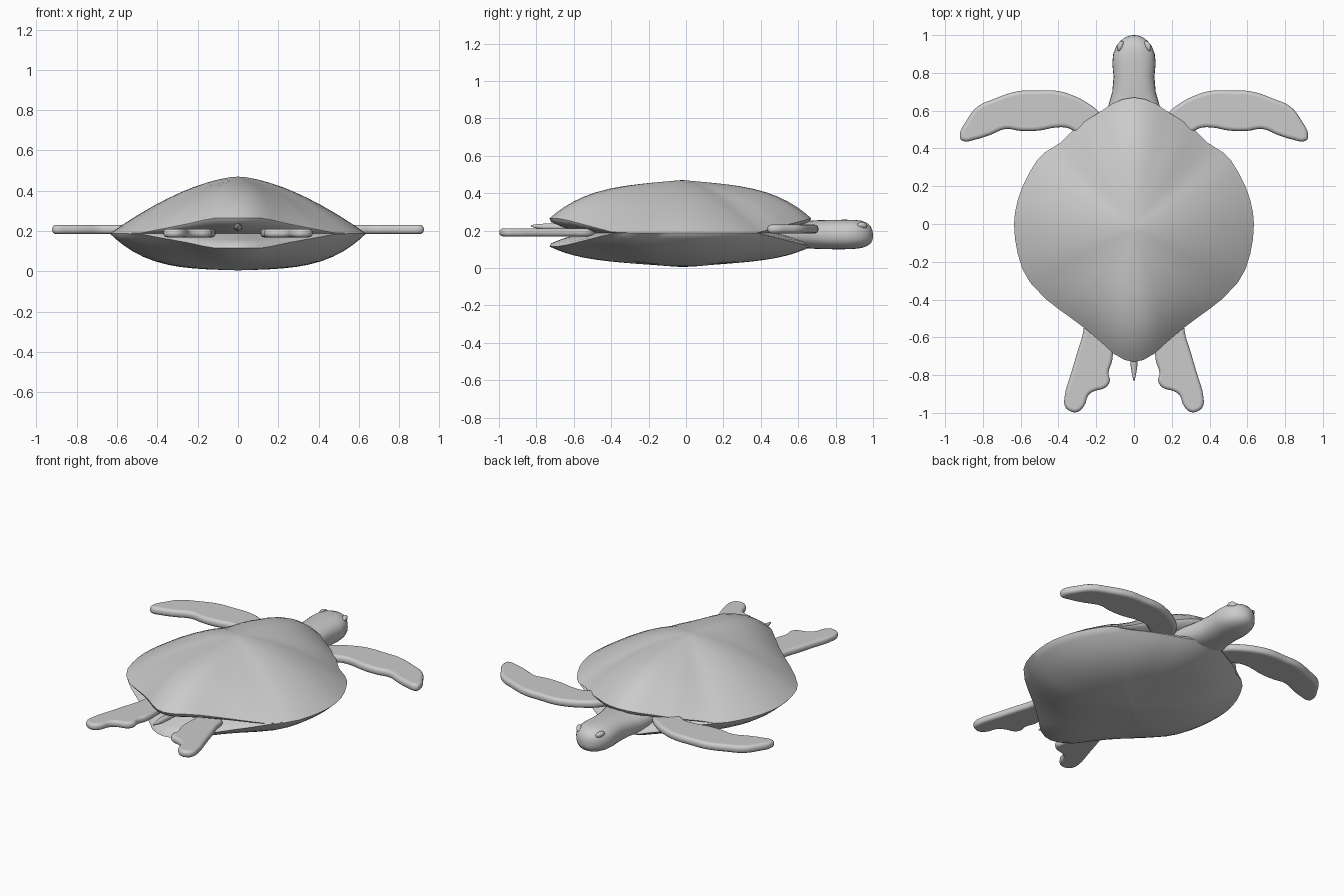
import bpy, bmesh, math
from mathutils import Vector

if "Cube" in bpy.data.objects:
    bpy.data.objects.remove(bpy.data.objects["Cube"])


def finish(obj, angle=40):
    bpy.ops.object.select_all(action='DESELECT')
    obj.select_set(True)
    bpy.context.view_layer.objects.active = obj
    bpy.ops.object.shade_smooth_by_angle(angle=math.radians(angle))


def grid_mesh(name, rows, angle=40, caps=False):
    """Skin a list of closed rings."""
    bm = bmesh.new()
    vs = [[bm.verts.new(p) for p in r] for r in rows]
    n = len(rows[0])
    for a, b in zip(vs, vs[1:]):
        for i in range(n):
            j = (i + 1) % n
            bm.faces.new((a[i], a[j], b[j], b[i]))
    if caps:
        bm.faces.new(vs[0])
        bm.faces.new(vs[-1])
    bmesh.ops.remove_doubles(bm, verts=bm.verts, dist=0.0008)
    bmesh.ops.recalc_face_normals(bm, faces=bm.faces)
    me = bpy.data.meshes.new(name)
    bm.to_mesh(me)
    bm.free()
    obj = bpy.data.objects.new(name, me)
    bpy.context.collection.objects.link(obj)
    finish(obj, angle)
    return obj


# Shell: pointed-oval plan, top and belly meet at the sides and gape at both ends
half = [(0, .67), (.06, .66), (.12, .635), (.17, .60), (.25, .55), (.33, .49), (.39, .43),
        (.47, .38), (.515, .335), (.555, .27), (.59, .20), (.615, .13), (.63, .06), (.635, 0),
        (.63, -.08), (.615, -.16), (.59, -.24), (.55, -.31), (.47, -.395), (.40, -.45),
        (.33, -.50), (.25, -.56), (.17, -.63), (.11, -.685), (.05, -.72), (0, -.73)]
plan = half + [(-x, y) for x, y in half[-2:0:-1]]
CY = -.02


def gape(y):
    return min(1, max(0, (abs(y) - .38) / .29))


def ring(scale, height):
    out = []
    for x, y in plan:
        w = gape(y)
        s = scale(w)
        out.append((x * s, CY + (y - CY) * s, height(w)))
    return out


def top_z(w, t):
    drop = (1 - w) * t ** 1.6 + w * (.3 * t + .7 * t ** 4)
    return .47 - drop * (.47 - (.188 + .077 * w))


def belly_z(w, t):
    g = (1 - w) * (.1 * t + .9 * t ** 3.7) + w * (.45 * t + .55 * t ** 5)
    return .005 + g * (.182 - .072 * w)


steps = [0, .06, .15, .25, .35, .45, .55, .65, .74, .82, .89, .95, 1]
rows = [ring(lambda w, t=t: t, lambda w, t=t: top_z(w, t)) for t in steps]
rows.append(ring(lambda w: 1 - .012 * w, lambda w: .188 + .058 * w))
rows.append(ring(lambda w: 1 - .10 * w, lambda w: .188 + .03 * w))
rows.append(ring(lambda w: 1 - .25 * w, lambda w: .1875))
rows.append(ring(lambda w: 1 - .10 * w, lambda w: .187 - .03 * w))
rows.append(ring(lambda w: 1 - .012 * w, lambda w: .187 - .055 * w))
rows += [ring(lambda w, t=t: t, lambda w, t=t: belly_z(w, t)) for t in reversed(steps)]
grid_mesh("shell", rows, 50)


def loft(name, stations, n=28, power=.85):
    """Stations are (y, half width, bottom z, top z)."""
    rs = []
    for y, hw, z0, z1 in stations:
        r = []
        for i in range(n):
            a = 2 * math.pi * i / n
            c, s = math.cos(a), math.sin(a)
            r.append((hw * math.copysign(abs(c) ** power, c), y,
                      (z0 + z1) / 2 + (z1 - z0) / 2 * math.copysign(abs(s) ** power, s)))
        rs.append(r)
    return grid_mesh(name, rs, 60, True)


# Head and neck
loft("head", [(.45, .16, .12, .25), (.58, .145, .11, .25), (.64, .132, .105, .25),
              (.70, .115, .102, .255), (.78, .108, .10, .257), (.85, .115, .10, .258),
              (.90, .110, .102, .257), (.94, .095, .107, .252), (.97, .072, .118, .24),
              (.988, .048, .132, .222), (.997, .022, .148, .20), (1.0, .004, .165, .18)])

# Tail
loft("tail", [(-.52, .025, .195, .245), (-.70, .019, .202, .238), (-.76, .017, .205, .237),
              (-.80, .010, .212, .234), (-.83, .003, .221, .229)], 14, 1)

# Eyes
for side in (-1, 1):
    bpy.ops.mesh.primitive_uv_sphere_add(segments=20, ring_count=12, radius=1,
                                         location=(side * .071, .942, .226))
    eye = bpy.context.object
    eye.name = "eye"
    eye.scale = (.016, .029, .02)
    eye.rotation_euler = (-.2, side * .6, side * .3)
    finish(eye, 60)


def flipper(name, pts, z, thick, side):
    """Flat outline with a fully rounded edge."""
    cu = bpy.data.curves.new(name, 'CURVE')
    cu.dimensions = '2D'
    cu.fill_mode = 'BOTH'
    r = thick * .42
    cu.bevel_depth = r
    cu.bevel_resolution = 3
    cu.extrude = thick / 2 - r
    cu.offset = -r
    cu.resolution_u = 4
    sp = cu.splines.new('BEZIER')
    sp.bezier_points.add(len(pts) - 1)
    for bp, (x, y) in zip(sp.bezier_points, pts):
        bp.co = (side * x, y, 0)
        bp.handle_left_type = bp.handle_right_type = 'AUTO'
    sp.use_cyclic_u = True
    obj = bpy.data.objects.new(name, cu)
    obj.location.z = z
    bpy.context.collection.objects.link(obj)
    bpy.ops.object.select_all(action='DESELECT')
    obj.select_set(True)
    bpy.context.view_layer.objects.active = obj
    bpy.ops.object.convert(target='MESH')
    finish(bpy.context.object, 50)


front = [(.14, .50), (.18, .585), (.25, .643), (.33, .683), (.41, .705), (.52, .706), (.62, .702),
         (.74, .662), (.83, .62), (.885, .55), (.922, .465), (.91, .441), (.84, .447), (.76, .472),
         (.68, .503), (.60, .493), (.50, .495), (.42, .51), (.35, .508), (.30, .48), (.22, .44)]
rear = [(.13, -.50), (.24, -.50), (.275, -.60), (.33, -.78), (.368, -.92), (.365, -.965),
        (.34, -.99), (.30, -.995), (.265, -.965), (.24, -.905), (.21, -.885), (.15, -.865),
        (.128, -.83), (.135, -.79), (.115, -.72), (.115, -.60)]
for side in (1, -1):
    flipper("front_flipper", front, .208, .046, side)
    flipper("rear_flipper", rear, .19, .042, side)
